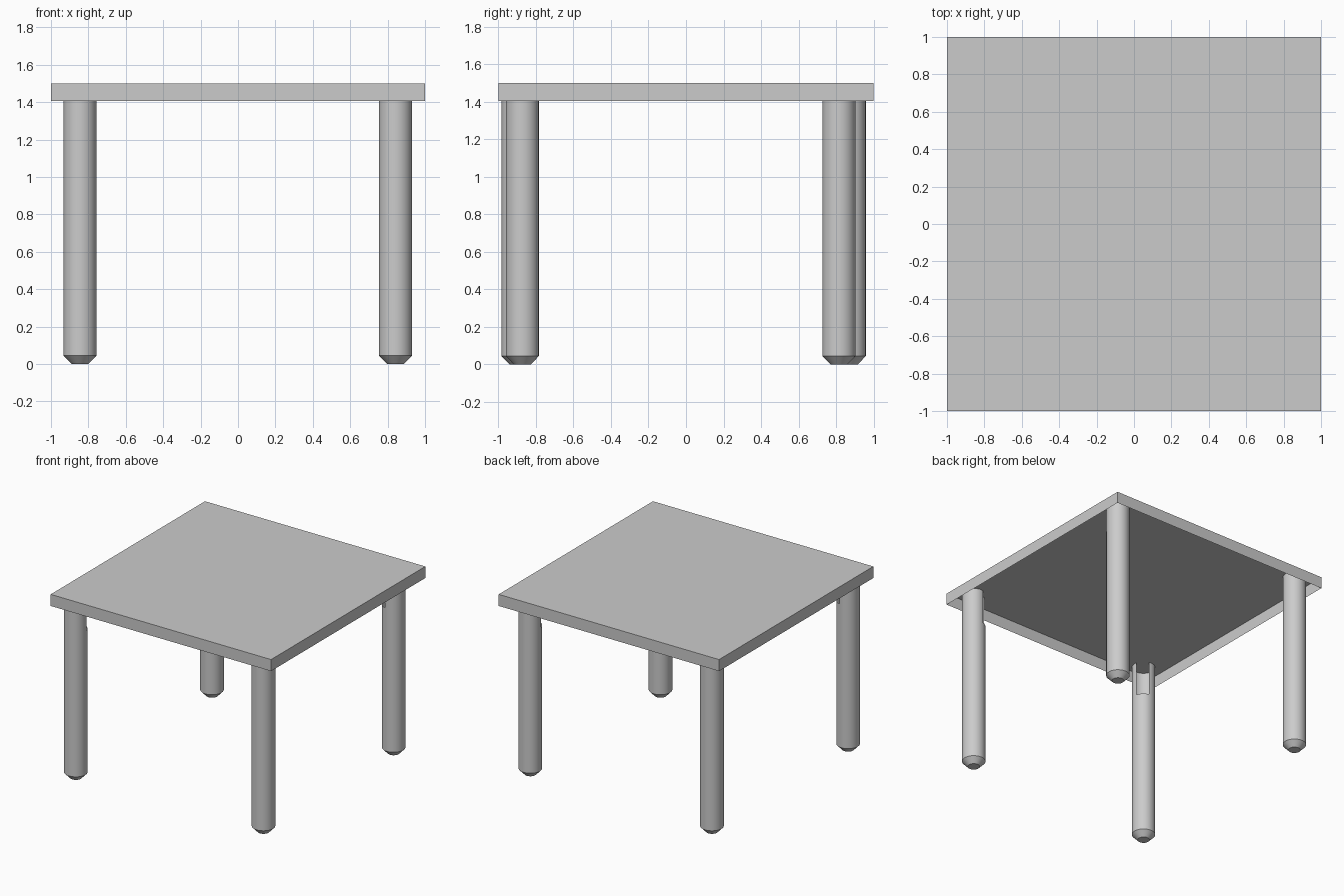
import bpy, bmesh, math

if "Cube" in bpy.data.objects:
    bpy.data.objects.remove(bpy.data.objects["Cube"])

SIDES = 32
R, FOOT_R, FOOT_H = 0.088, 0.045, 0.045
SLOT_Z, LEG_TOP = 1.22, 1.497


def make_object(name, bm):
    mesh = bpy.data.meshes.new(name)
    bm.to_mesh(mesh)
    bm.free()
    obj = bpy.data.objects.new(name, mesh)
    bpy.context.collection.objects.link(obj)
    return obj


# Tabletop: thin-walled box, open underneath
bm = bmesh.new()
bmesh.ops.create_cube(bm, size=1)
for v in bm.verts:
    v.co = (v.co.x * 2, v.co.y * 2, 1.4525 + v.co.z * 0.095)
bm.normal_update()
bottom = [f for f in bm.faces if f.normal.z < -0.9]
bmesh.ops.delete(bm, geom=bottom, context='FACES_ONLY')
make_object("tabletop", bm)


# Leg: hollow tube with chamfered foot and an inward-facing slot at the top
def make_leg(name, x, y, slotted=True):
    inward = math.atan2(-math.copysign(1, y), -math.copysign(1, x))
    bm = bmesh.new()
    rings = []
    for r, z in [(FOOT_R, 0), (R, FOOT_H), (R, SLOT_Z), (R, LEG_TOP)]:
        rings.append([bm.verts.new((x + r * math.cos(inward + 2 * math.pi * i / SIDES),
                                    y + r * math.sin(inward + 2 * math.pi * i / SIDES), z))
                      for i in range(SIDES)])
    bm.faces.new(rings[0][::-1])
    for k in range(3):
        for i in range(SIDES):
            if slotted and k == 2 and (i < 3 or i >= SIDES - 3):
                continue
            j = (i + 1) % SIDES
            bm.faces.new((rings[k][i], rings[k][j], rings[k + 1][j], rings[k + 1][i]))
    obj = make_object(name, bm)
    bpy.ops.object.select_all(action='DESELECT')
    obj.select_set(True)
    bpy.context.view_layer.objects.active = obj
    bpy.ops.object.shade_smooth_by_angle(angle=math.radians(35))


make_leg("front_left_leg", -0.845, -0.895)
make_leg("front_right_leg", 0.842, -0.872)
make_leg("back_right_leg", 0.842, 0.815)
make_leg("back_left_leg", -0.845, 0.87, slotted=False)
